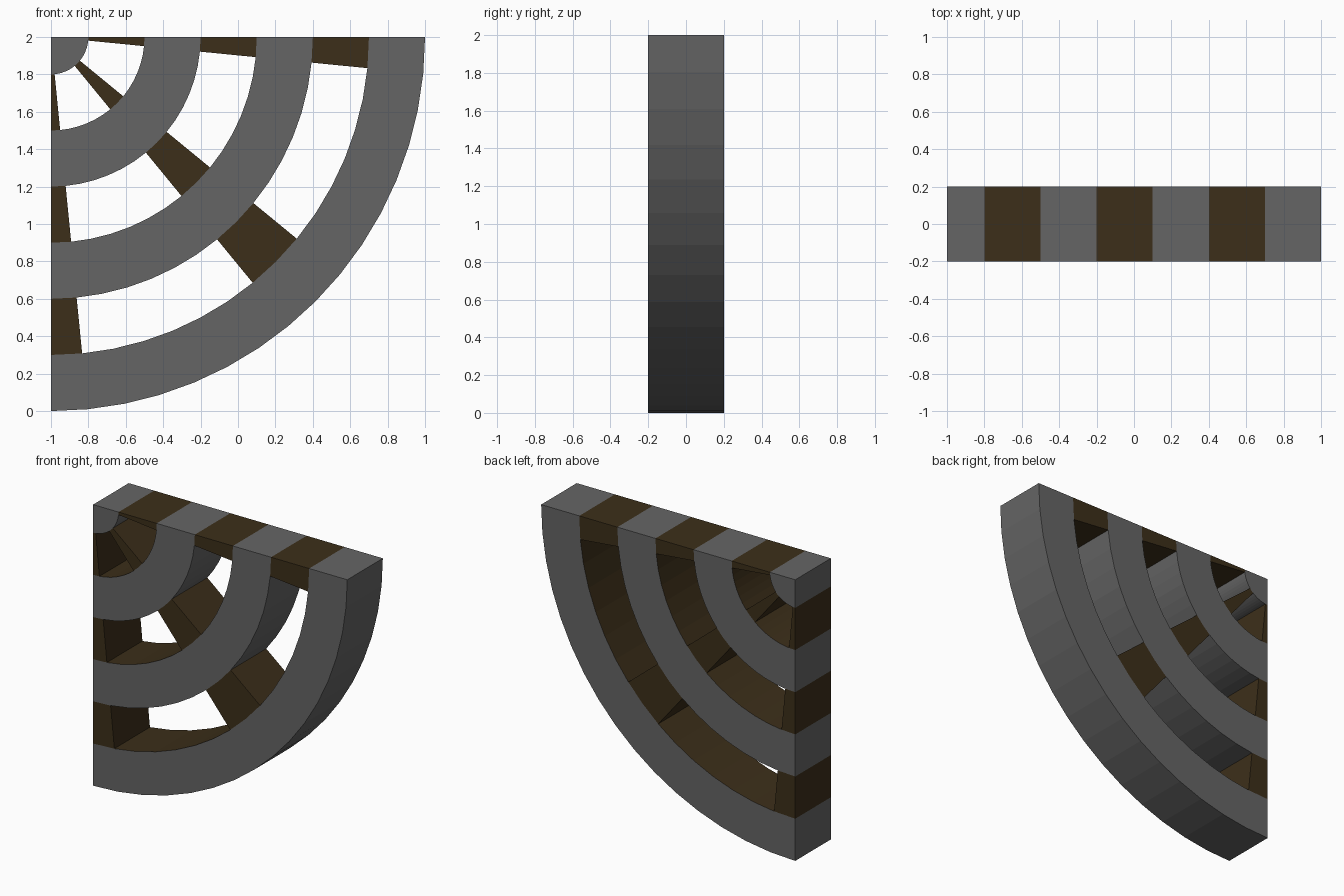
import bpy, bmesh
from math import sin, cos, pi

if "Cube" in bpy.data.objects:
    bpy.data.objects.remove(bpy.data.objects["Cube"])

N = 16              # facets in the quarter circle
HALF = 0.2          # half thickness
CX, CZ = -1.0, 2.0  # centre of the arcs


def material(name, rgb):
    m = bpy.data.materials.new(name)
    m.diffuse_color = (*rgb, 1)
    m.use_nodes = True
    m.node_tree.nodes["Principled BSDF"].inputs["Base Color"].default_value = m.diffuse_color
    return m


grey = material("grey", (0.13, 0.13, 0.13))
brown = material("brown", (0.045, 0.028, 0.01))


def sector(name, r0, r1, s0, s1, mats):
    """Faceted arc block from facet s0 to s1; inward faces use the last material."""
    bm = bmesh.new()
    inner_index = len(mats) - 1

    def vert(r, s, y):
        a = s / N * pi / 2
        return bm.verts.new((CX + r * cos(a), y, CZ - r * sin(a)))

    rows = []
    for s in range(s0, s1 + 1):
        rows.append([vert(r0, s, -HALF), vert(r1, s, -HALF),
                     vert(r1, s, HALF), vert(r0, s, HALF)])
    for p, q in zip(rows, rows[1:]):
        for i in range(4):
            j = (i + 1) % 4
            f = bm.faces.new((p[i], p[j], q[j], q[i]))
            if i == 3:
                f.material_index = inner_index
    bm.faces.new(rows[0])
    bm.faces.new(rows[-1])
    if r0 == 0:  # collapse the inner edge of the hub to its centre line
        bmesh.ops.remove_doubles(bm, verts=bm.verts, dist=1e-5)
        bmesh.ops.dissolve_degenerate(bm, edges=bm.edges, dist=1e-5)
    bmesh.ops.recalc_face_normals(bm, faces=bm.faces)
    me = bpy.data.meshes.new(name)
    bm.to_mesh(me)
    bm.free()
    for m in mats:
        me.materials.append(m)
    ob = bpy.data.objects.new(name, me)
    bpy.context.collection.objects.link(ob)


# Hub wedge
sector("hub", 0, 0.2, 0, N, [grey])

# Rings with brown inward faces
for name, r in (("inner_ring", 0.5), ("middle_ring", 1.1), ("outer_ring", 1.7)):
    sector(name, r, r + 0.3, 0, N, [grey, brown])

# Spokes bridging each gap: half-width at the ends, full width in the middle
for gap, r in (("inner", 0.2), ("middle", 0.8), ("outer", 1.4)):
    for place, s0, s1 in (("top", 0, 1), ("diagonal", 7, 9), ("side", 15, 16)):
        sector(f"{gap}_{place}_spoke", r, r + 0.3, s0, s1, [brown])
